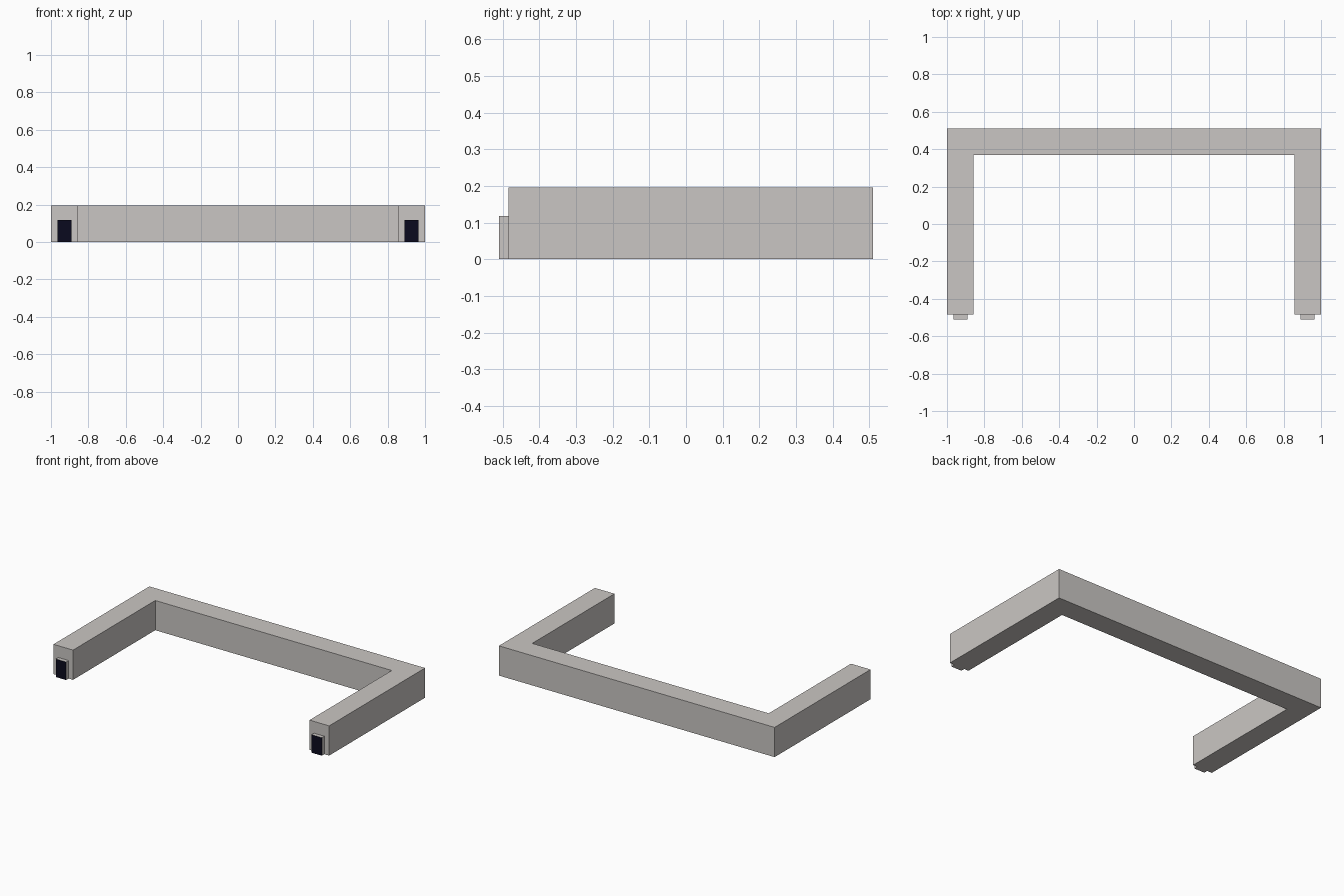
import bpy, bmesh

if "Cube" in bpy.data.objects:
    bpy.data.objects.remove(bpy.data.objects["Cube"])


def material(name, rgb):
    m = bpy.data.materials.new(name)
    m.diffuse_color = (*rgb, 1.0)
    m.use_nodes = True
    m.node_tree.nodes["Principled BSDF"].inputs["Base Color"].default_value = m.diffuse_color
    return m


stone = material("warm_grey", (0.59, 0.565, 0.546))
dark = material("dark_navy", (0.003, 0.003, 0.013))


def extrude_outline(name, points, height, mats):
    """Solid from a floor outline, raised to the given height."""
    bm = bmesh.new()
    face = bm.faces.new([bm.verts.new((x, y, 0)) for x, y in points])
    up = bmesh.ops.extrude_face_region(bm, geom=[face])
    verts = [g for g in up["geom"] if isinstance(g, bmesh.types.BMVert)]
    bmesh.ops.translate(bm, vec=(0, 0, height), verts=verts)
    bmesh.ops.recalc_face_normals(bm, faces=bm.faces)
    mesh = bpy.data.meshes.new(name)
    bm.to_mesh(mesh)
    bm.free()
    for m in mats:
        mesh.materials.append(m)
    obj = bpy.data.objects.new(name, mesh)
    bpy.context.collection.objects.link(obj)
    return obj


# U-shaped block: back bar with two arms reaching forward
BACK, INNER, FRONT, ARM = 0.51, 0.368, -0.484, 0.858
half = [(1, FRONT), (1, BACK)]
inner = [(-ARM, INNER), (-ARM, FRONT)]
outline = ([(ARM, INNER), (ARM, FRONT)] + half
           + [(-x, y) for x, y in reversed(half)]
           + list(reversed(inner)))
extrude_outline("u_shaped_block", outline, 0.195, [stone])

# Doorway on each arm end, with a dark front face
for side, label in ((-1, "left"), (1, "right")):
    x0, x1 = sorted((side * 0.89, side * 0.965))
    door = extrude_outline(label + "_doorway",
                           [(x0, -0.51), (x1, -0.51), (x1, FRONT), (x0, FRONT)],
                           0.118, [stone, dark])
    for p in door.data.polygons:
        if p.normal.y < -0.9:
            p.material_index = 1
